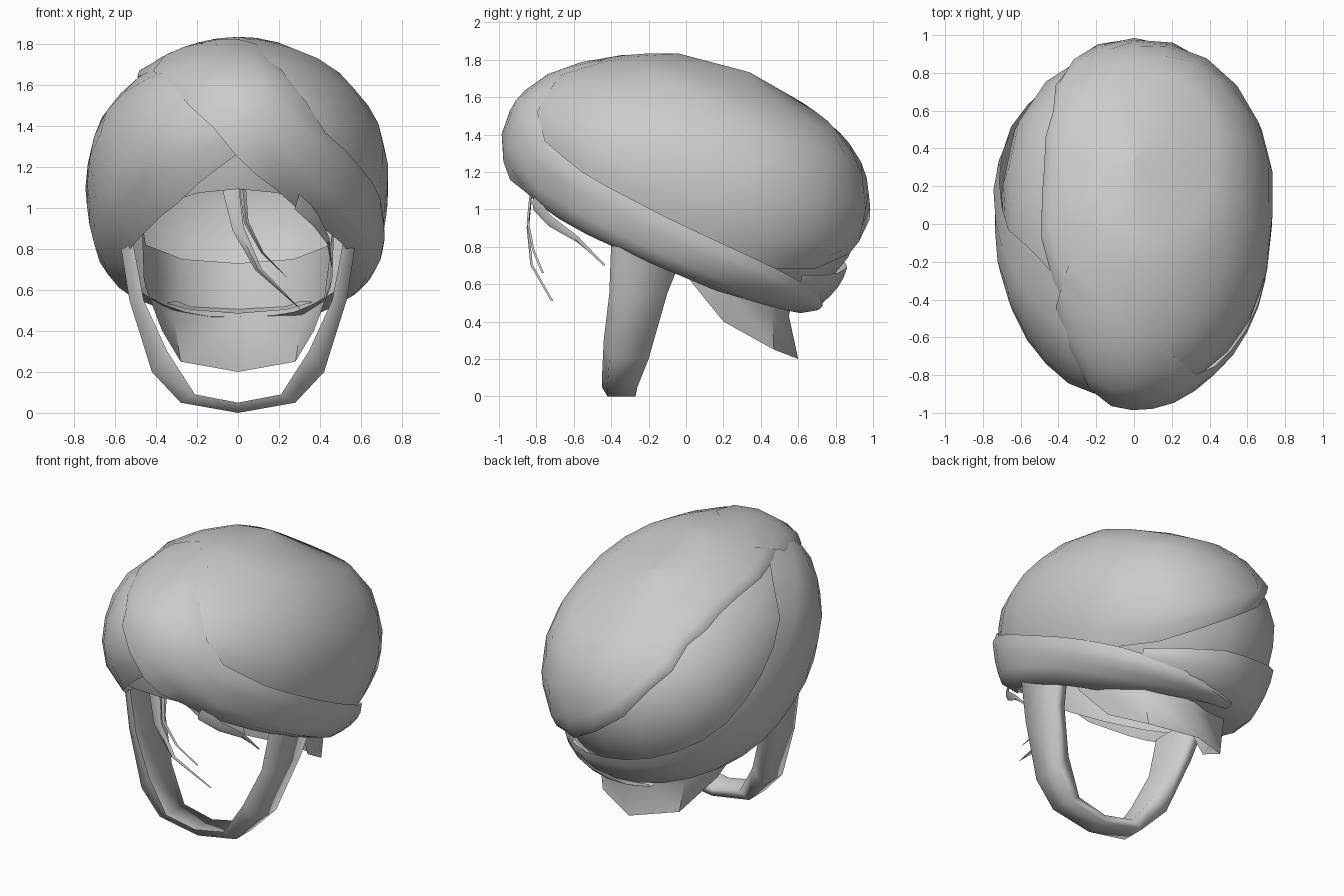
import bpy, math
from mathutils import Vector

cube = bpy.data.objects.get("Cube")
if cube:
    bpy.data.objects.remove(cube)

grey = bpy.data.materials.new("plain grey")
grey.use_nodes = True
COL = (0.6, 0.6, 0.6, 1)
grey.diffuse_color = COL
grey.node_tree.nodes["Principled BSDF"].inputs["Base Color"].default_value = COL


def lerp_table(table, x):
    """Linear lookup in rows whose first entry is the key."""
    if x <= table[0][0]:
        return table[0][1:]
    for a, b in zip(table, table[1:]):
        if x <= b[0]:
            f = (x - a[0]) / (b[0] - a[0])
            return [p + (q - p) * f for p, q in zip(a[1:], b[1:])]
    return table[-1][1:]


def grid_object(name, rows, closed=False, angle=50):
    """Skin rows of points into one smooth-shaded sheet."""
    w = len(rows[0])
    faces = []
    for r in range(len(rows) - 1):
        for c in range(w if closed else w - 1):
            d = (c + 1) % w
            faces.append((r * w + c, r * w + d, (r + 1) * w + d, (r + 1) * w + c))
    mesh = bpy.data.meshes.new(name)
    mesh.from_pydata([p for row in rows for p in row], [], faces)
    mesh.materials.append(grey)
    obj = bpy.data.objects.new(name, mesh)
    bpy.context.collection.objects.link(obj)
    bpy.ops.object.select_all(action="DESELECT")
    obj.select_set(True)
    bpy.context.view_layer.objects.active = obj
    bpy.ops.object.shade_smooth_by_angle(angle=math.radians(angle))
    return obj


# Tilted dome profile: height, front end, back end, half width
PROFILE = [
    (0.56, -1.12, 0.05, 0.56), (0.62, -1.27, 0.29, 0.63),
    (0.72, -1.37, 0.44, 0.68), (0.85, -1.45, 0.49, 0.71),
    (1.08, -1.47, 0.55, 0.74), (1.30, -1.34, 0.50, 0.70),
    (1.50, -1.10, 0.38, 0.57), (1.62, -0.88, 0.20, 0.41),
    (1.70, -0.68, -0.07, 0.21), (1.72, -0.40, -0.40, 0.0)]
TILT = math.radians(24.2)


def on_dome(deg, n, off=0.0):
    """Point on the dome; 0 degrees is the front, 90 the left."""
    front, back, half = lerp_table(PROFILE, n)
    a, s = math.radians(deg), 1 + off
    c = math.cos(a)
    # Pointed at the front, fuller at the back
    full = 1 - (0.1 * c ** 3 if c > 0 else 0.13 * c)
    t = (front + back) / 2 - (back - front) / 2 * c
    x, t, n = half * math.sin(a) * full * s, -0.49 + (t + 0.49) * s, 1.1 + (n - 1.1) * s
    return (x, t * math.cos(TILT) + n * math.sin(TILT),
            n * math.cos(TILT) - t * math.sin(TILT))


def band(name, keys, steps, rows, shape, closed=False):
    """Cloth strip on the dome between the low and high edges in keys."""
    first, last = keys[0][0], keys[-1][0]
    grid = []
    for r in range(rows + 1):
        v = r / rows
        line = []
        for i in range(steps if closed else steps + 1):
            deg = first + (last - first) * i / steps
            low, high = lerp_table(keys, deg)
            line.append(on_dome(deg, low + (high - low) * v, shape(v, deg)))
        grid.append(line)
    return grid_object(name, grid, closed)


# Inner cap of the turban
band("turban_cap", [(0, 0.62, 1.72), (360, 0.62, 1.72)], 18, 8,
     lambda v, deg: -0.05, True)

# Large wrap over the top, its edge running diagonally across the back
band("top_wrap",
     [(0, 1.2, 1.72), (30, 0.9, 1.72), (60, 0.78, 1.72), (120, 0.74, 1.72),
      (150, 0.9, 1.72), (180, 1.2, 1.72), (210, 1.46, 1.72), (240, 1.57, 1.72),
      (280, 1.56, 1.72), (310, 1.43, 1.72), (335, 1.25, 1.72), (360, 1.2, 1.72)],
     24, 8, lambda v, deg: -0.025 if v == 0 else 0.0, True)


# Right band tucks below the left one where they cross at the front
def right_shape(v, deg):
    return -0.02 + 0.03 * math.sin(math.pi * v) ** 0.6 - (0.02 if deg > -20 else 0)


band("right_band",
     [(-215, 0.74, 0.84), (-180, 0.64, 0.98), (-130, 0.57, 1.05),
      (-90, 0.56, 1.22), (-60, 0.56, 1.42), (-30, 0.61, 1.42), (0, 0.75, 1.3),
      (15, 0.9, 1.2)], 20, 6, right_shape)


# Left band rides over the other cloth, blending into the wrap at its top end
def left_shape(v, deg):
    lift = 0.004 + 0.018 * min(1, (deg + 40) / 35)
    if v == 0:
        return -0.02 if deg > 10 else lift - 0.004
    return lift if v < 1 else 0.003


band("left_band",
     [(-40, 1.34, 1.52), (-32, 1.24, 1.56), (-20, 1.0, 1.58), (0, 0.74, 1.52),
      (10, 0.67, 1.46), (20, 0.63, 1.21), (35, 0.58, 0.95), (60, 0.56, 0.86),
      (90, 0.56, 0.83), (135, 0.57, 0.82), (165, 0.63, 0.79), (195, 0.68, 0.72)],
     24, 6, left_shape)


def both_sides(half):
    """Mirror a run of points ending on the centre line."""
    return half + [(-x, y, z) for x, y, z in half[-2::-1]]


# Hair below the back rim, rising inside the cap
grid_object("nape_hair", [both_sides(h) for h in (
    [(0.47, 0.0, 0.95), (0.45, 0.3, 0.82), (0.27, 0.56, 0.75), (0, 0.62, 0.73)],
    [(0.46, 0.0, 0.66), (0.42, 0.23, 0.55), (0.31, 0.46, 0.45), (0, 0.55, 0.43)],
    [(0.45, 0.03, 0.61), (0.37, 0.2, 0.4), (0.28, 0.47, 0.25), (0, 0.6, 0.2)])])

# Chin strap: outer x, outer z, inner x, inner z, front y, back y
strap = [(0.57, 0.80, 0.51, 0.82, -0.40, 0.0), (0.53, 0.55, 0.46, 0.55, -0.41, -0.1),
         (0.42, 0.20, 0.345, 0.30, -0.44, -0.2), (0.28, 0.05, 0.21, 0.09, -0.45, -0.26),
         (0, 0.0, 0, 0.05, -0.45, -0.27)]
sections = [[(ox, f + 0.03, oz), (ox, b, oz), (ix, b, iz), (ix, f, iz)]
            for ox, oz, ix, iz, f, b in strap]
sections += [[(-x, y, z) for x, y, z in s] for s in sections[-2::-1]]
grid_object("chin_strap", sections, True, 100)

# Loose tapering strands at the brow: half width, width direction, path
strands = {
    "long_strand": (0.045, (0.9, 0, 0.3), [(-0.04, -0.82, 1.12), (0.0, -0.84, 0.9),
                                           (0.1, -0.82, 0.7), (0.3, -0.71, 0.51)]),
    "short_strand": (0.018, (0.9, 0, 0.3), [(0.02, -0.82, 1.13), (0.04, -0.84, 0.93),
                                            (0.12, -0.81, 0.78), (0.24, -0.76, 0.66)]),
    "temple_strand": (0.05, (0.3, 0.1, 0.9), [(0.29, -0.81, 1.04), (0.38, -0.73, 0.94),
                                              (0.44, -0.58, 0.84), (0.46, -0.43, 0.7)])}
for name, (width, direction, path) in strands.items():
    rows = []
    for i, p in enumerate(path):
        p, w = Vector(p), width * (1 - i / (len(path) - 0.9))
        side = Vector(direction) * w
        rows.append([p - side, p + Vector((0, -0.012, 0)), p + side])
    grid_object(name, rows)
